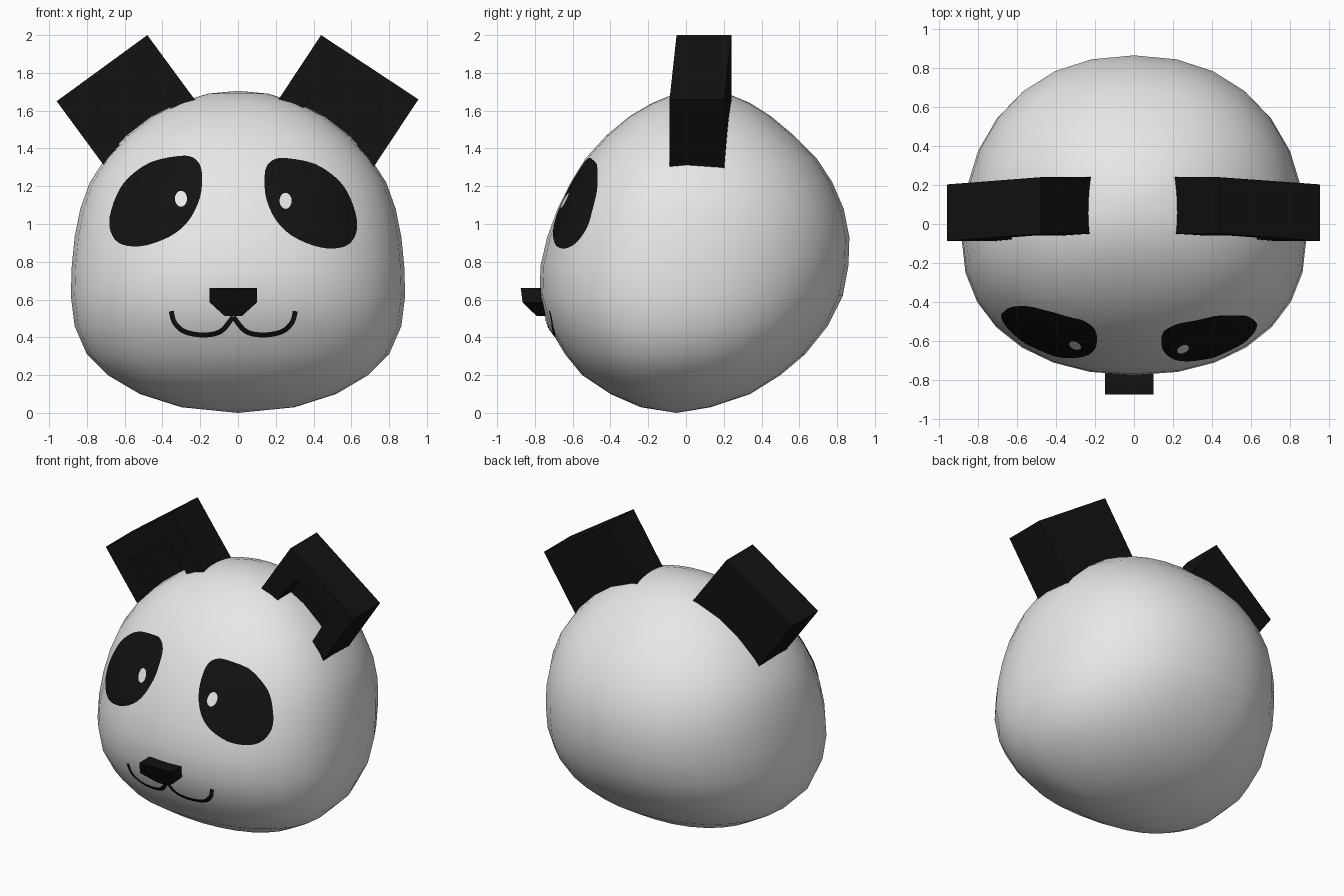
import bpy, bmesh, math
from mathutils import Vector
from mathutils.bvhtree import BVHTree

if "Cube" in bpy.data.objects:
    bpy.data.objects.remove(bpy.data.objects["Cube"])


def material(name, c):
    m = bpy.data.materials.new(name)
    m.diffuse_color = (*c, 1)
    m.use_nodes = True
    m.node_tree.nodes["Principled BSDF"].inputs["Base Color"].default_value = m.diffuse_color
    return m


WHITE = material("soft white", (0.8, 0.8, 0.8))
BLACK = material("black", (0.006, 0.006, 0.006))
FACE_X = -0.025  # centre line of the face features


def finish(bm, name, mat, angle=None, face_front=False):
    if face_front:
        bm.normal_update()
        if sum(f.normal.y for f in bm.faces) > 0:
            bmesh.ops.reverse_faces(bm, faces=bm.faces[:])
    else:
        bmesh.ops.recalc_face_normals(bm, faces=bm.faces[:])
    me = bpy.data.meshes.new(name)
    bm.to_mesh(me)
    bm.free()
    me.materials.append(mat)
    if angle:
        me.shade_smooth()
        me.set_sharp_from_angle(angle=math.radians(angle))
    ob = bpy.data.objects.new(name, me)
    bpy.context.collection.objects.link(ob)
    return ob


def bridge(bm, a, b):
    n = len(a)
    for i in range(n):
        bm.faces.new((a[i], a[(i + 1) % n], b[(i + 1) % n], b[i]))


def prism(bm, front, back):
    a = [bm.verts.new(p) for p in front]
    b = [bm.verts.new(p) for p in back]
    bridge(bm, a, b)
    bm.faces.new(a)
    bm.faces.new(b[::-1])


# head: stacked rings of (z, half width, front y, back y)
LEVELS = [
    (0.03, 0.30, -0.24, 0.13), (0.10, 0.52, -0.40, 0.34), (0.20, 0.69, -0.55, 0.50),
    (0.31, 0.80, -0.64, 0.63), (0.46, 0.865, -0.73, 0.75), (0.62, 0.885, -0.775, 0.83),
    (0.78, 0.88, -0.77, 0.86), (0.93, 0.865, -0.735, 0.865), (1.08, 0.835, -0.68, 0.835),
    (1.22, 0.785, -0.61, 0.775), (1.35, 0.70, -0.53, 0.69), (1.47, 0.59, -0.42, 0.57),
    (1.57, 0.46, -0.30, 0.45), (1.64, 0.32, -0.18, 0.34), (1.69, 0.16, -0.06, 0.22)]
SEG = 28


def power(v):
    return math.copysign(abs(v) ** 0.91, v)


bm = bmesh.new()
rings = []
for z, w, yf, yb in LEVELS:
    yc = (yf + yb) / 2 - 0.06 * (yb - yf)
    ring = []
    for i in range(SEG):
        t = 2 * math.pi * i / SEG
        c, s = power(math.cos(t)), power(math.sin(t))
        ring.append(bm.verts.new((w * c, yc + s * (yb - yc if s > 0 else yc - yf), z)))
    rings.append(ring)
for a, b in zip(rings, rings[1:]):
    bridge(bm, a, b)
for ring, pole in ((rings[0], (0, -0.05, 0)), (rings[-1], (0, 0.08, 1.705))):
    p = bm.verts.new(pole)
    for i in range(SEG):
        bm.faces.new((ring[i], ring[(i + 1) % SEG], p))
bmesh.ops.recalc_face_normals(bm, faces=bm.faces[:])
head_tree = BVHTree.FromBMesh(bm)
finish(bm, "head", WHITE, 60)


def on_head(x, z, lift):
    hit, normal, _, _ = head_tree.ray_cast(Vector((x, -2, z)), Vector((0, 1, 0)))
    return hit + normal * lift


def smooth_path(pts, closed, steps=5):
    """Catmull-Rom curve through 2D points."""
    n, out = len(pts), []
    get = (lambda i: pts[i % n]) if closed else (lambda i: pts[max(0, min(n - 1, i))])
    for i in range(n if closed else n - 1):
        p = [Vector(get(i + k)) for k in (-1, 0, 1, 2)]
        for j in range(steps):
            t = j / steps
            out.append(0.5 * (2 * p[1] + (p[2] - p[0]) * t
                              + (2 * p[0] - 5 * p[1] + 4 * p[2] - p[3]) * t * t
                              + (3 * p[1] - p[0] - 3 * p[2] + p[3]) * t ** 3))
    if not closed:
        out.append(Vector(pts[-1]))
    return out


def spot(name, outline, mat, lift):
    """Filled thin patch draped over the head."""
    bm = bmesh.new()
    c = sum(outline, Vector((0, 0))) / len(outline)
    mid = bm.verts.new(on_head(c.x, c.y, lift))
    prev = None
    for k in range(1, 9):
        pts = [c + (p - c) * k / 8 for p in outline]
        ring = [bm.verts.new(on_head(p.x, p.y, lift)) for p in pts]
        if prev:
            bridge(bm, prev, ring)
        else:
            for i in range(len(ring)):
                bm.faces.new((mid, ring[i], ring[(i + 1) % len(ring)]))
        prev = ring
    finish(bm, name, mat, 60, face_front=True)


# left eye patch outline (x, z)
PATCH = [(-.31, 1.357), (-.24, 1.35), (-.20, 1.31), (-.19, 1.24), (-.20, 1.14),
         (-.25, 1.03), (-.33, .95), (-.45, .895), (-.55, .88), (-.63, .90),
         (-.672, .96), (-.675, 1.04), (-.64, 1.15), (-.58, 1.24), (-.46, 1.325)]
MOUTH = [(-.352, .54), (-.335, .48), (-.28, .432), (-.18, .415), (-.09, .435), (-.025, .51)]

for side, s, dz in (("left", 1, 0), ("right", -1, -0.011)):
    def place(p):
        return Vector((FACE_X + s * (p[0] - FACE_X), p[1] + dz))

    # eye patches and highlights
    spot(side + "_eye_patch", smooth_path([place(p) for p in PATCH], True, 3), BLACK, 0.005)
    glint = [(-.30 + .032 * math.cos(a * math.pi / 10), 1.13 + .042 * math.sin(a * math.pi / 10))
             for a in range(20)]
    spot(side + "_eye_highlight", [place(p) for p in glint], WHITE, 0.009)

    # mouth: thin ribbon
    path = smooth_path([place((x, z - dz)) for x, z in MOUTH], False)
    bm = bmesh.new()
    prev = None
    for i, p in enumerate(path):
        d = (path[min(i + 1, len(path) - 1)] - path[max(i - 1, 0)]).normalized()
        n = Vector((-d.y, d.x)) * 0.013
        pair = [bm.verts.new(on_head(q.x, q.y, 0.005)) for q in (p + n, p - n)]
        if prev:
            bm.faces.new((prev[0], prev[1], pair[1], pair[0]))
        prev = pair
    finish(bm, side + "_mouth_line", BLACK, 60, face_front=True)

# nose: wedge with a sloping chin
NOSE = [(-.125, -.875, .66), (-.125, -.865, .585), (-.045, -.79, .512),
        (.045, -.79, .512), (.125, -.865, .585), (.125, -.875, .66)]
bm = bmesh.new()
front = [(FACE_X + x, y, z) for x, y, z in NOSE]
prism(bm, front, [(x, -0.70, z) for x, y, z in front])
finish(bm, "nose", BLACK)

# ears: back plate plus a U-shaped rim around the hollow front
RIM = [(0, 0), (1, 0), (1, 1), (.79, 1), (.76, .32), (.24, .32), (.21, 1), (0, 1)]
PLATE = [(0, 0), (1, 0), (1, 1), (0, 1)]


def ear(name, top, outer, inner):
    top, outer, inner = Vector(top), Vector(outer), Vector(inner)

    def loop(shape, y):
        out = []
        for u, v in shape:
            p = top + (outer - top) * u + (inner - top) * v * 1.12
            out.append((p.x, y - 0.037 * u, p.y))
        return out

    bm = bmesh.new()
    prism(bm, loop(RIM, -0.05), loop(RIM, 0.09))
    prism(bm, loop(PLATE, 0.09), loop(PLATE, 0.24))
    finish(bm, name, BLACK)


ear("left_ear", (-.48, 2.0), (-.96, 1.65), (-.23, 1.66))
ear("right_ear", (.44, 2.0), (.955, 1.66), (.215, 1.66))
